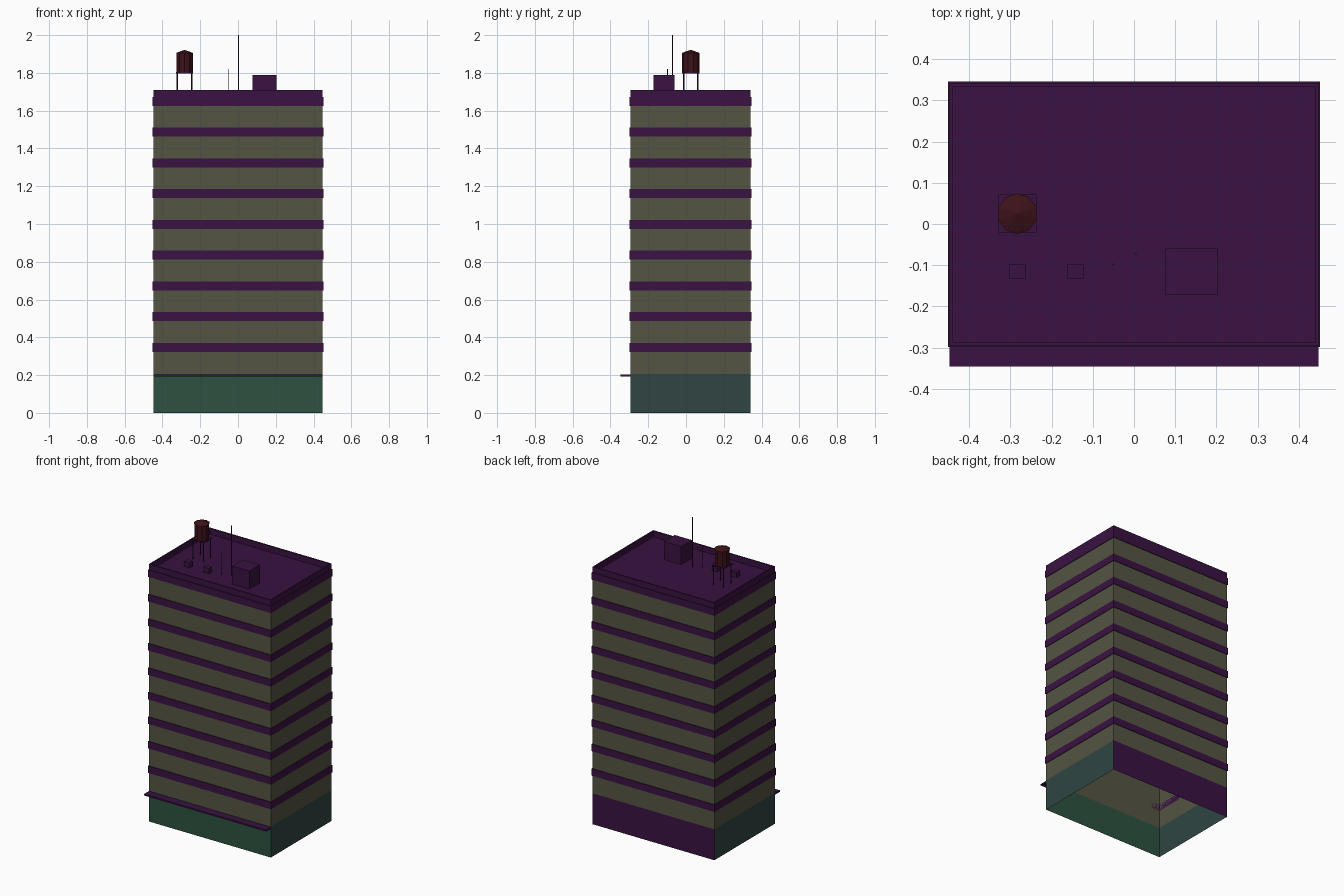
import bpy, bmesh
from mathutils import Matrix

if "Cube" in bpy.data.objects:
    bpy.data.objects.remove(bpy.data.objects["Cube"])


def material(name, rgb):
    m = bpy.data.materials.new(name)
    m.diffuse_color = (*rgb, 1)
    m.use_nodes = True
    m.node_tree.nodes["Principled BSDF"].inputs["Base Color"].default_value = m.diffuse_color
    return m


PURPLE = material("purple_concrete", (0.042, 0.006, 0.054))
OLIVE = material("olive_windows", (0.090, 0.090, 0.056))
GREEN = material("green_shopfront", (0.026, 0.085, 0.050))
TEAL = material("teal_wall", (0.029, 0.060, 0.056))
RED = material("red_tank", (0.046, 0.006, 0.009))


def finish(name, bm, *mats):
    me = bpy.data.meshes.new(name)
    bm.to_mesh(me)
    bm.free()
    for m in mats:
        me.materials.append(m)
    ob = bpy.data.objects.new(name, me)
    bpy.context.collection.objects.link(ob)
    return ob


def loop(bm, rect, z):
    x0, x1, y0, y1 = rect
    return [bm.verts.new((x, y, z)) for x, y in ((x0, y0), (x1, y0), (x1, y1), (x0, y1))]


def bridge(bm, a, b):
    # faces run front, right, back, left
    return [bm.faces.new((a[i], a[(i + 1) % 4], b[(i + 1) % 4], b[i])) for i in range(4)]


def grow(rect, d):
    return (rect[0] - d, rect[1] + d, rect[2] - d, rect[3] + d)


def shell(name, rect, z0, z1, mats, slots=(0, 0, 0, 0)):
    bm = bmesh.new()
    for f, s in zip(bridge(bm, loop(bm, rect, z0), loop(bm, rect, z1)), slots):
        f.material_index = s
    return finish(name, bm, *mats)


def ring(name, outer, inner, z0, z1, mat):
    bm = bmesh.new()
    ls = [loop(bm, r, z) for r, z in ((outer, z0), (outer, z1), (inner, z1), (inner, z0))]
    for i in range(4):
        bridge(bm, ls[i], ls[(i + 1) % 4])
    return finish(name, bm, mat)


def box(name, x0, x1, y0, y1, z0, z1, mat):
    bm = bmesh.new()
    a, b = loop(bm, (x0, x1, y0, y1), z0), loop(bm, (x0, x1, y0, y1), z1)
    bridge(bm, a, b)
    bm.faces.new(a[::-1])
    bm.faces.new(b)
    return finish(name, bm, mat)


def cone(name, x, y, z0, z1, r0, r1, sides, mat):
    bm = bmesh.new()
    bmesh.ops.create_cone(bm, cap_ends=True, segments=sides, radius1=r0, radius2=r1,
                          depth=z1 - z0, matrix=Matrix.Translation((x, y, (z0 + z1) / 2)))
    return finish(name, bm, mat)


BODY = (-0.448, 0.448, -0.295, 0.342)
ROOF = 1.67

# Hollow walls, open at the bottom
shell("ground_floor", BODY, 0, 0.205, (GREEN, TEAL, PURPLE), (0, 1, 2, 1))
shell("window_walls", BODY, 0.205, ROOF, (OLIVE,))

# Floor bands
for i in range(9):
    z = 0.323 + i * 0.1628
    ring(f"floor_band_{i + 1}", grow(BODY, 0.004), BODY, z, z + 0.047, PURPLE)

# Roof and parapet
bm = bmesh.new()
bm.faces.new(loop(bm, BODY, ROOF))
finish("roof", bm, PURPLE)
ring("parapet", BODY, grow(BODY, -0.008), ROOF, 1.71, PURPLE)

# Entrance canopy
box("canopy", -0.448, 0.448, -0.346, -0.295, 0.192, 0.202, PURPLE)

# Rooftop hut and vents
box("roof_hut", 0.077, 0.204, -0.172, -0.06, ROOF, 1.79, PURPLE)
for i, x in enumerate((-0.283, -0.142)):
    box(f"roof_vent_{i + 1}", x - 0.02, x + 0.02, -0.132, -0.098, ROOF, 1.705, PURPLE)

# Aerials
cone("tall_aerial", 0.003, -0.072, ROOF, 2.0, 0.003, 0.003, 6, PURPLE)
cone("short_aerial", -0.051, -0.098, ROOF, 1.82, 0.002, 0.002, 6, PURPLE)

# Water tank on legs
TX, TY = -0.283, 0.025
for i, (sx, sy) in enumerate(((-1, -1), (1, -1), (1, 1), (-1, 1))):
    cone(f"tank_leg_{i + 1}", TX + sx * 0.038, TY + sy * 0.038, ROOF, 1.80, 0.004, 0.004, 4, PURPLE)
box("tank_platform", TX - 0.046, TX + 0.046, TY - 0.046, TY + 0.046, 1.798, 1.804, PURPLE)
cone("water_tank", TX, TY, 1.804, 1.905, 0.046, 0.046, 10, RED)
cone("tank_roof", TX, TY, 1.905, 1.922, 0.049, 0.0, 10, RED)
